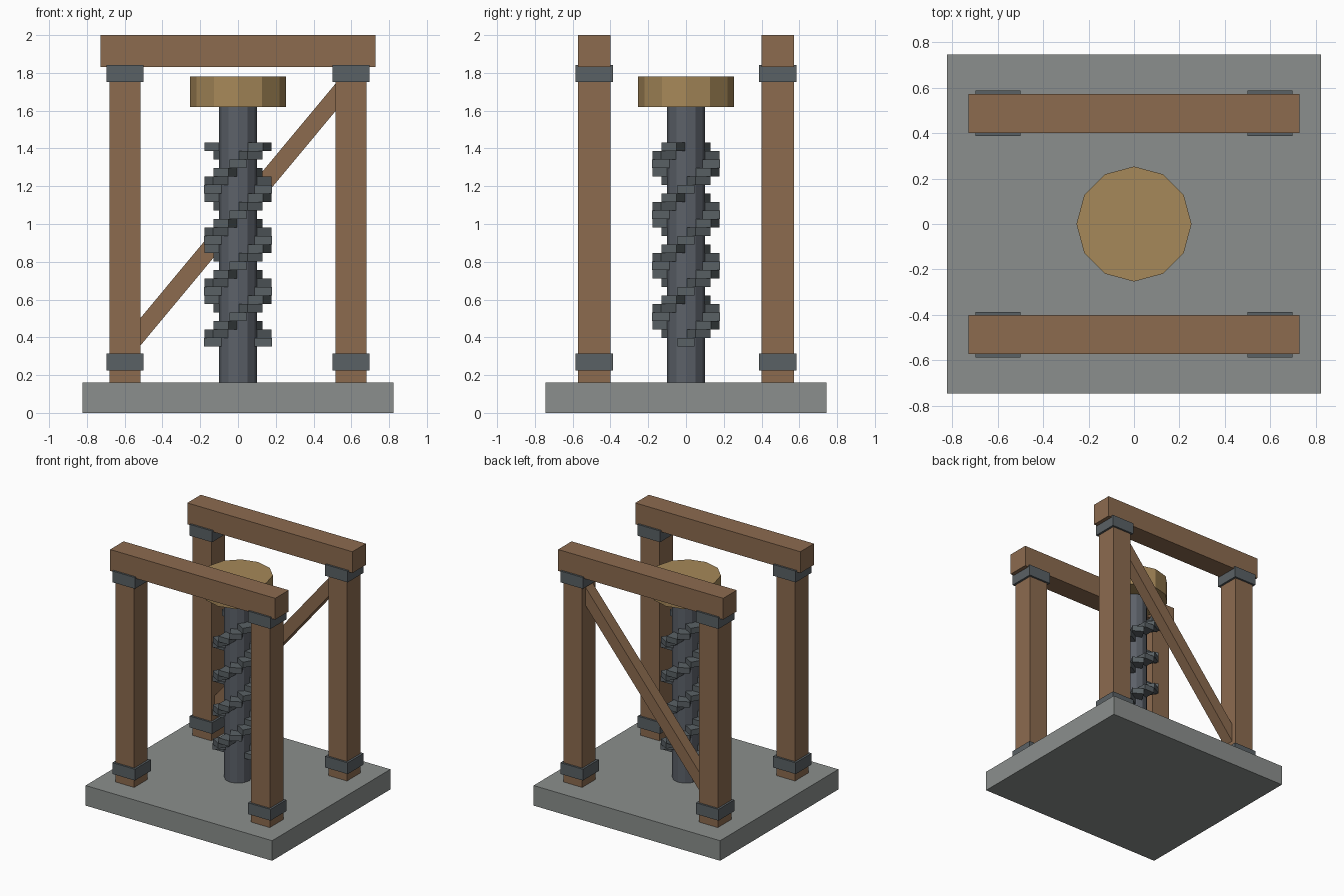
import bpy, bmesh, math
from mathutils import Matrix, Vector

if "Cube" in bpy.data.objects:
    bpy.data.objects.remove(bpy.data.objects["Cube"])


def material(name, rgb):
    m = bpy.data.materials.new(name)
    m.diffuse_color = (*rgb, 1)
    m.use_nodes = True
    m.node_tree.nodes["Principled BSDF"].inputs["Base Color"].default_value = m.diffuse_color
    return m


stone = material("grey stone", (0.258, 0.275, 0.266))
wood = material("brown timber", (0.262, 0.147, 0.078))
iron = material("dark iron", (0.102, 0.120, 0.130))
steel = material("blue grey steel", (0.106, 0.119, 0.141))
pale_wood = material("pale wood", (0.381, 0.246, 0.100))


def finish(name, bm, mat):
    mesh = bpy.data.meshes.new(name)
    bm.to_mesh(mesh)
    bm.free()
    mesh.materials.append(mat)
    obj = bpy.data.objects.new(name, mesh)
    bpy.context.collection.objects.link(obj)
    return obj


def add_box(bm, centre, size, rot=Matrix()):
    mat = Matrix.Translation(centre) @ rot @ Matrix.Diagonal((*size, 1))
    bmesh.ops.create_cube(bm, size=1, matrix=mat)


def box(name, centre, size, mat, rot=Matrix()):
    bm = bmesh.new()
    add_box(bm, centre, size, rot)
    return finish(name, bm, mat)


def cylinder(name, radius, z0, z1, mat, sides=12):
    bm = bmesh.new()
    bmesh.ops.create_cone(bm, cap_ends=True, segments=sides, radius1=radius, radius2=radius,
                          depth=z1 - z0, matrix=Matrix.Translation((0, 0, (z0 + z1) / 2)))
    return finish(name, bm, mat)


# Stone base
box("base_slab", (0, 0, 0.08), (1.645, 1.49, 0.16), stone)

# Two timber frames: posts with iron collars, and a top beam each
PX, PY = 0.598, 0.486
for sy, row in ((-1, "front"), (1, "back")):
    for sx, side in ((-1, "left"), (1, "right")):
        x, y = sx * PX, sy * PY
        box(f"{row}_{side}_post", (x, y, 0.995), (0.165, 0.17, 1.67), wood)
        for z, level in ((0.27, "lower"), (1.798, "upper")):
            box(f"{row}_{side}_{level}_collar", (x, y, z), (0.198, 0.2, 0.09), iron)
    box(f"{row}_top_beam", (0, sy * PY, 1.915), (1.456, 0.17, 0.17), wood)

# Diagonal brace across the back frame, ends buried in the posts
a, b = Vector((-0.57, PY, 0.365)), Vector((0.57, PY, 1.735))
angle = math.atan2(b.z - a.z, b.x - a.x)
box("back_brace", (a + b) / 2, ((b - a).length, 0.09, 0.093), wood,
    Matrix.Rotation(-angle, 4, 'Y'))

# Central screw shaft and its round cap
cylinder("screw_shaft", 0.1, 0.16, 1.63, steel)
cylinder("screw_cap", 0.253, 1.62, 1.78, pale_wood)

# Double-start stepped thread: opposed blocks turning 30 degrees per step
bm = bmesh.new()
for i in range(24):
    for start in (0, math.pi):
        rot = Matrix.Rotation(math.radians(30 * i) + start, 4, 'Z')
        centre = rot @ Vector((0.13, 0, 0.375 + 0.045 * i))
        add_box(bm, centre, (0.1, 0.09, 0.0448), rot)
finish("screw_thread", bm, iron)
